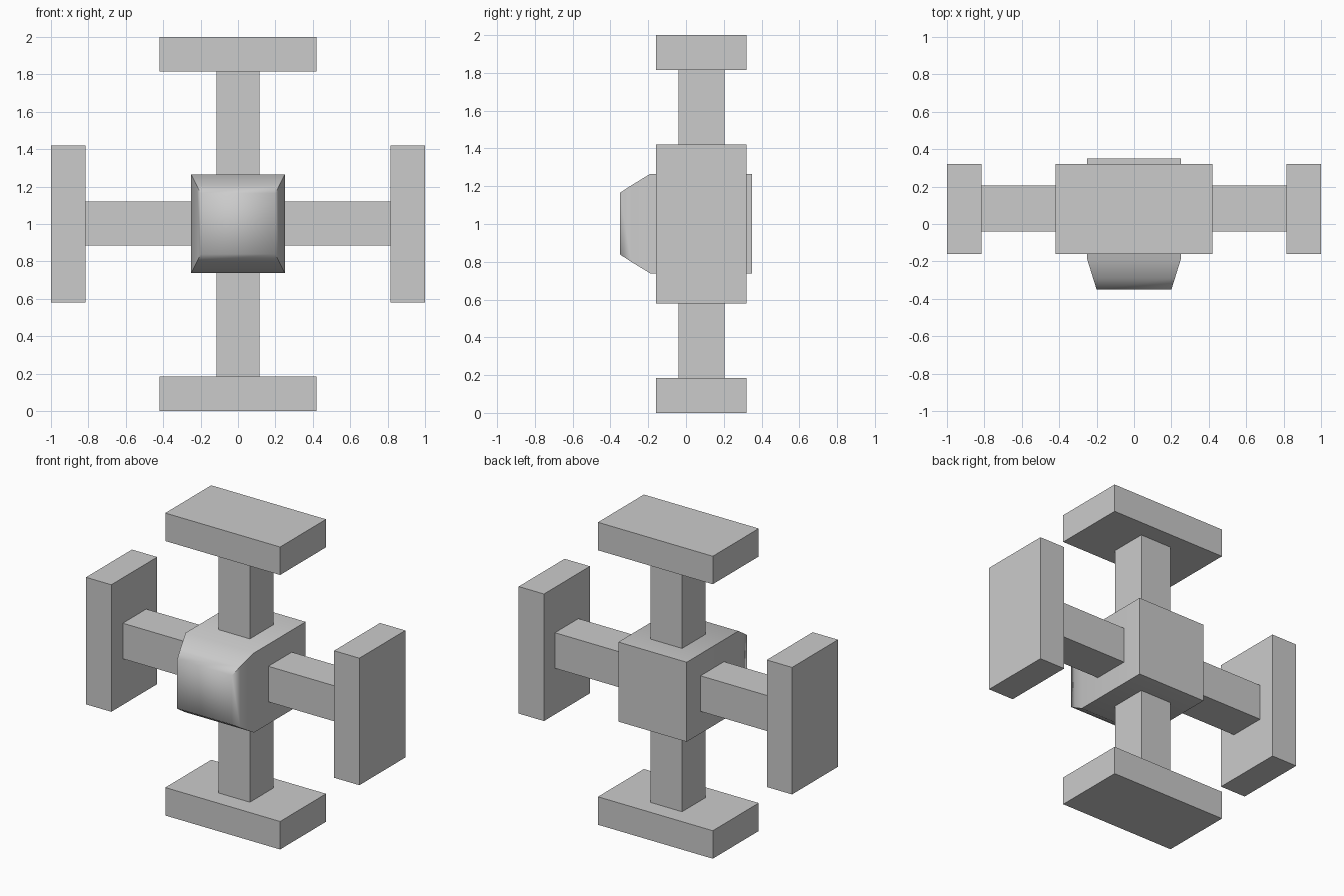
import bpy, bmesh
from math import radians

if "Cube" in bpy.data.objects:
    bpy.data.objects.remove(bpy.data.objects["Cube"])


def box(name, x, y, z):
    """Flat-sided block from (min, max) ranges."""
    bpy.ops.mesh.primitive_cube_add(size=1)
    ob = bpy.context.object
    ob.name = name
    for v in ob.data.vertices:
        v.co = [r[0] if c < 0 else r[1] for c, r in zip(v.co, (x, y, z))]
    return ob


PLATE_Y = (-0.16, 0.32)
ARM_Y = (-0.04, 0.205)

# Left/right and top/bottom arms with their end plates
for s, side, level in ((-1, "left", "bottom"), (1, "right", "top")):
    def span(a, b, mid=0):
        return tuple(sorted((mid + s * a, mid + s * b)))
    box(side + "_arm", span(0.24, 0.82), ARM_Y, (0.885, 1.12))
    box(side + "_plate", span(0.815, 1.0), PLATE_Y, (0.58, 1.42))
    box(level + "_arm", (-0.115, 0.115), ARM_Y, span(0.25, 0.82, 1))
    box(level + "_plate", (-0.42, 0.42), PLATE_Y, span(0.815, 1.0, 1))

# Central hub: lofted rectangles (y, half width, half height), tapered front
rings = [(0.35, 0.25, 0.263), (-0.19, 0.25, 0.263),
         (-0.29, 0.219, 0.202), (-0.35, 0.20, 0.163)]
bm = bmesh.new()
loops = [[bm.verts.new((sx * w, y, 1.002 + sz * h))
          for sx, sz in ((-1, -1), (1, -1), (1, 1), (-1, 1))]
         for y, w, h in rings]
for a, b in zip(loops, loops[1:]):
    for i in range(4):
        j = (i + 1) % 4
        bm.faces.new((a[i], a[j], b[j], b[i]))
bm.faces.new(loops[0])
bm.faces.new(loops[-1])
bmesh.ops.recalc_face_normals(bm, faces=bm.faces)
mesh = bpy.data.meshes.new("hub")
bm.to_mesh(mesh)
bm.free()
hub = bpy.data.objects.new("hub", mesh)
bpy.context.collection.objects.link(hub)

# Soft shading over the nose, box edges stay sharp
bpy.ops.object.select_all(action='DESELECT')
hub.select_set(True)
bpy.context.view_layer.objects.active = hub
bpy.ops.object.shade_smooth_by_angle(angle=radians(76))
